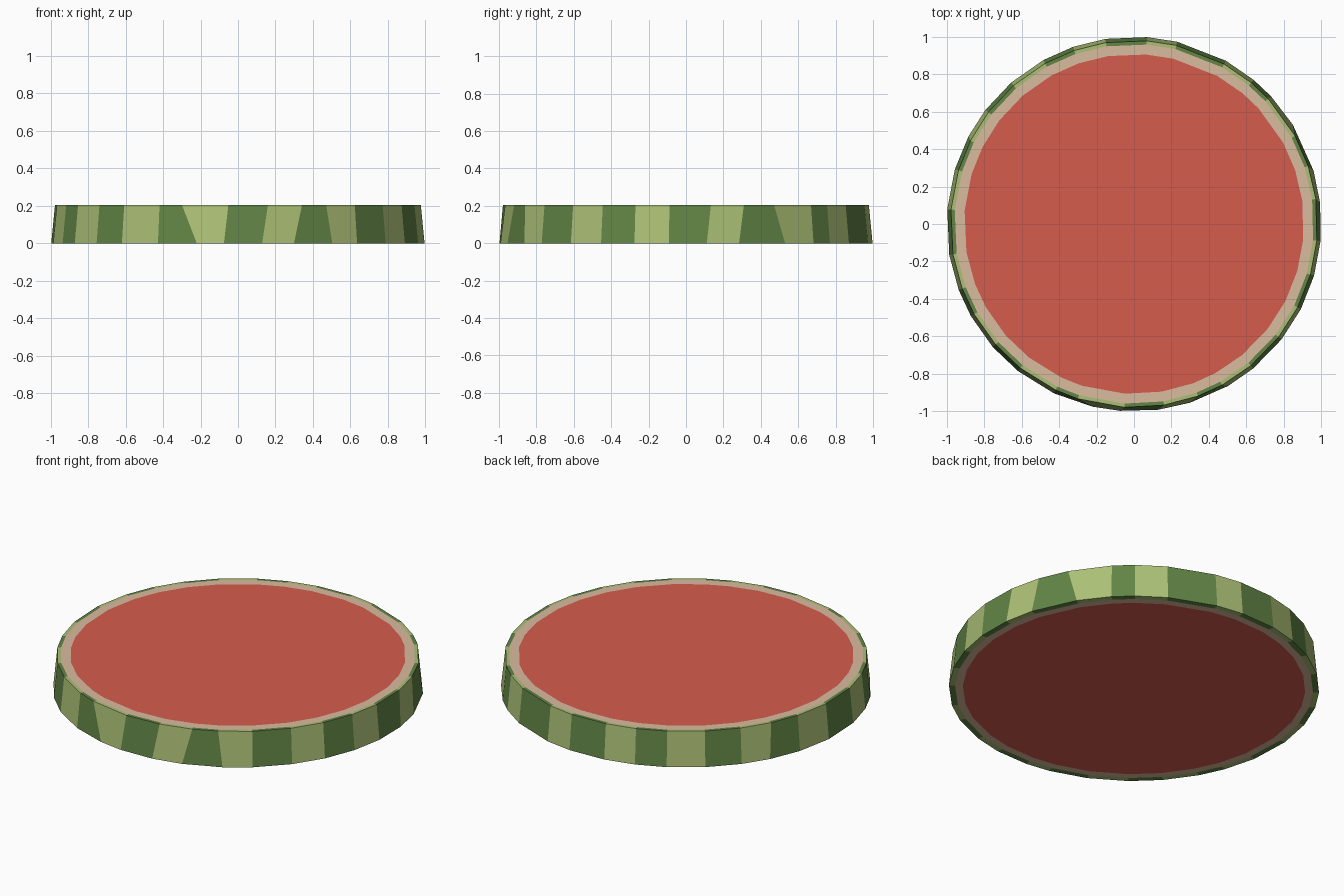
import bpy, bmesh
from math import radians, sin, cos

if "Cube" in bpy.data.objects:
    bpy.data.objects.remove(bpy.data.objects["Cube"])

def material(name, color):
    # sRGB 0-255 to linear
    lin = [((c / 255 + 0.055) / 1.055) ** 2.4 for c in color]
    m = bpy.data.materials.new(name)
    m.diffuse_color = (*lin, 1)
    m.use_nodes = True
    m.node_tree.nodes["Principled BSDF"].inputs["Base Color"].default_value = m.diffuse_color
    return m

DARK, LIGHT, PITH, FLESH = range(4)
mats = [material("dark green rind", (98, 133, 70)),
        material("light green rind", (172, 192, 118)),
        material("pale pith", (218, 187, 158)),
        material("red flesh", (214, 92, 77))]

# Stripe boundaries round the rind in degrees, and where a boundary leans, its top angle
angles = [-5.2, 6.4, 16.5, 32, 43, 50.3, 60.6, 76.7, 86, 98.8, 109, 119, 131, 142.5,
          152, 163, 175.5, 189.5, 200.6, 209.4, 221, 231.7, 244.7, 257.3, 265.7,
          277.4, 287.4, 300.2, 309.5, 322, 333, 344]
lean = {1: 7.8, 2: 18.4, 3: 28.7, 14: 153, 23: 252.2, 24: 267, 25: 279.4, 26: 290.4, 27: 298.7}
top_angles = [lean.get(i, a) for i, a in enumerate(angles)]
H = 0.205

bm = bmesh.new()

def ring(r, z, angs):
    return [bm.verts.new((r * cos(radians(a)), r * sin(radians(a)), z)) for a in angs]

# Rings from the middle of the bottom, up the rind, to the middle of the top
rings = [ring(0.925, 0, angles), ring(0.967, 0, angles), ring(1.0, 0, angles),
         ring(0.98, H, top_angles), ring(0.96, H, top_angles), ring(0.907, H, top_angles)]
bands = [PITH, None, None, None, PITH]
n = len(angles)
for a, b, band in zip(rings, rings[1:], bands):
    for i in range(n):
        j = (i + 1) % n
        f = bm.faces.new((a[i], a[j], b[j], b[i]))
        f.material_index = (LIGHT if i % 2 else DARK) if band is None else band

# Flesh on both cut sides
for loop in (rings[0][::-1], rings[-1]):
    bm.faces.new(loop).material_index = FLESH

bmesh.ops.recalc_face_normals(bm, faces=bm.faces)
mesh = bpy.data.meshes.new("watermelon_slice")
bm.to_mesh(mesh)
bm.free()
for m in mats:
    mesh.materials.append(m)
slice_obj = bpy.data.objects.new("watermelon_slice", mesh)
bpy.context.collection.objects.link(slice_obj)
